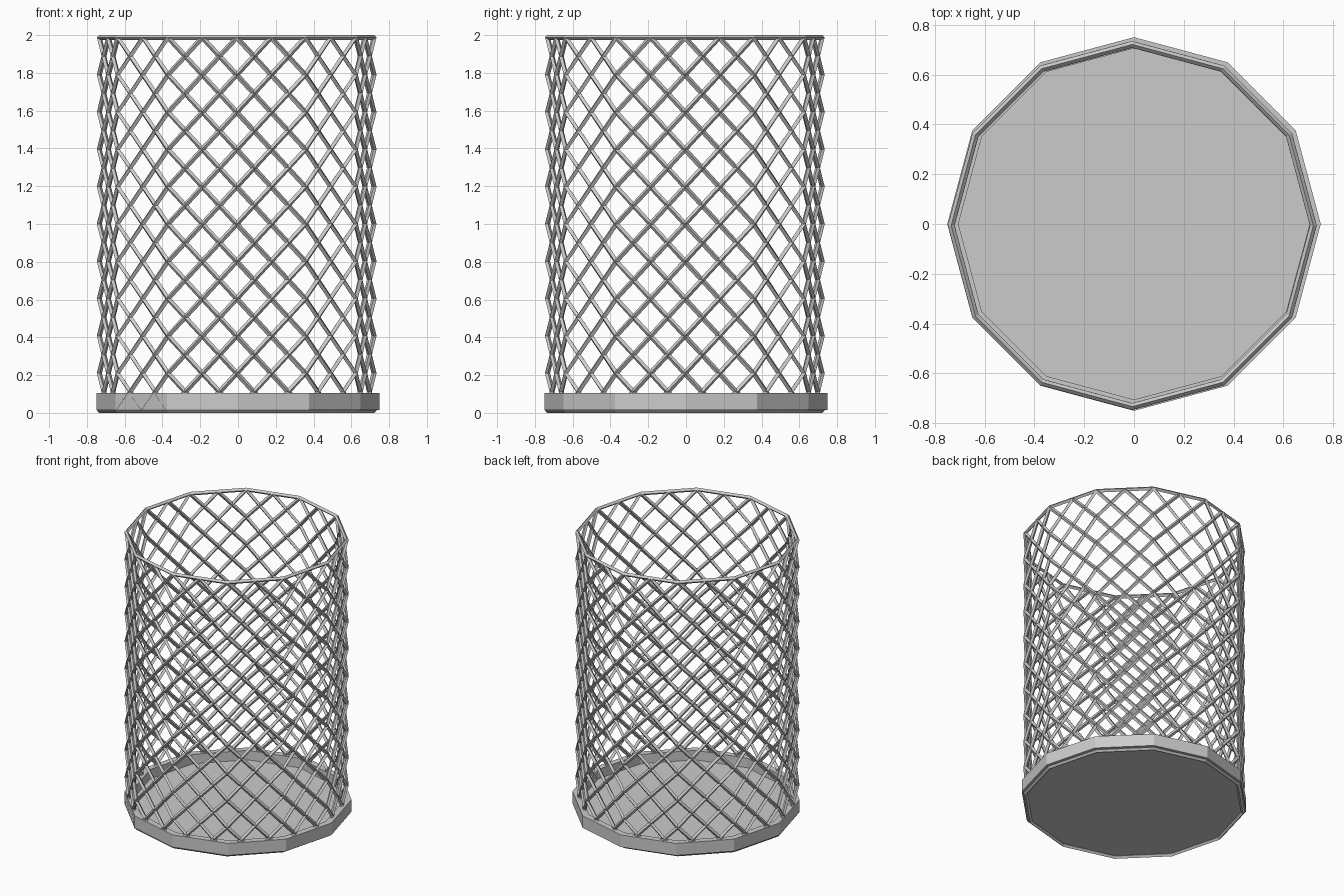
import bpy, bmesh
from math import sin, cos, pi, floor

if "Cube" in bpy.data.objects:
    bpy.data.objects.remove(bpy.data.objects["Cube"])

SIDES = 12
R_WIRE = 0.727          # centre line radius of the wire wall
T_WIRE = 0.0135         # wire half thickness
OX, OY = -0.007, -0.006 # the wire wall sits slightly off the base centre
Z0, Z1 = 0.0125, 1.9875


def wall_point(u, z):
    """Point on the flat-sided wall; u counts corners around the dodecagon."""
    i = floor(u + 1e-6)
    f = u - i
    a, b = 2 * pi * i / SIDES, 2 * pi * (i + 1) / SIDES
    return (OX + R_WIRE * (cos(a) * (1 - f) + cos(b) * f),
            OY + R_WIRE * (sin(a) * (1 - f) + sin(b) * f), z)


def wire_object(name, paths, cyclic):
    cu = bpy.data.curves.new(name, 'CURVE')
    cu.dimensions = '3D'
    cu.bevel_depth = T_WIRE
    cu.bevel_resolution = 0
    cu.use_fill_caps = True
    cu.twist_mode = 'Z_UP'
    for pts in paths:
        sp = cu.splines.new('POLY')
        sp.points.add(len(pts) - 1)
        for p, co in zip(sp.points, pts):
            p.co = (*co, 1)
        sp.use_cyclic_u = cyclic
        sp.use_smooth = False
    ob = bpy.data.objects.new(name, cu)
    bpy.context.collection.objects.link(ob)
    bpy.ops.object.select_all(action='DESELECT')
    ob.select_set(True)
    bpy.context.view_layer.objects.active = ob
    bpy.ops.object.convert(target='MESH')


# Diagonal strands: 24 in each direction, each crossing five panels of height
STEPS = 10
strands = []
for d in (1, -1):
    for k in range(2 * SIDES):
        pts = []
        for s in range(STEPS + 1):
            u = k / 2 + d * s / 2
            on_corner = (k + s) % 2 == 0
            if on_corner or s in (0, STEPS):
                pts.append(wall_point(u, Z0 + (Z1 - Z0) * s / STEPS))
        strands.append(pts)
wire_object("wire_lattice", strands, False)

# Top and bottom hoops
hoops = [[wall_point(i, z) for i in range(SIDES)] for z in (Z0, Z1)]
wire_object("wire_hoops", hoops, True)

# Base tray: floor with a low raised rim
bm = bmesh.new()
profile = [(0.75, 0.016), (0.75, 0.104), (0.705, 0.104), (0.705, 0.035)]
rings = [[bm.verts.new((r * cos(2 * pi * i / SIDES), r * sin(2 * pi * i / SIDES), z))
          for i in range(SIDES)] for r, z in profile]
for lo, hi in zip(rings, rings[1:]):
    for i in range(SIDES):
        j = (i + 1) % SIDES
        bm.faces.new((lo[i], lo[j], hi[j], hi[i]))
bm.faces.new(rings[0][::-1])
bm.faces.new(rings[-1])
bmesh.ops.recalc_face_normals(bm, faces=bm.faces)
me = bpy.data.meshes.new("base_tray")
bm.to_mesh(me)
bm.free()
bpy.context.collection.objects.link(bpy.data.objects.new("base_tray", me))
